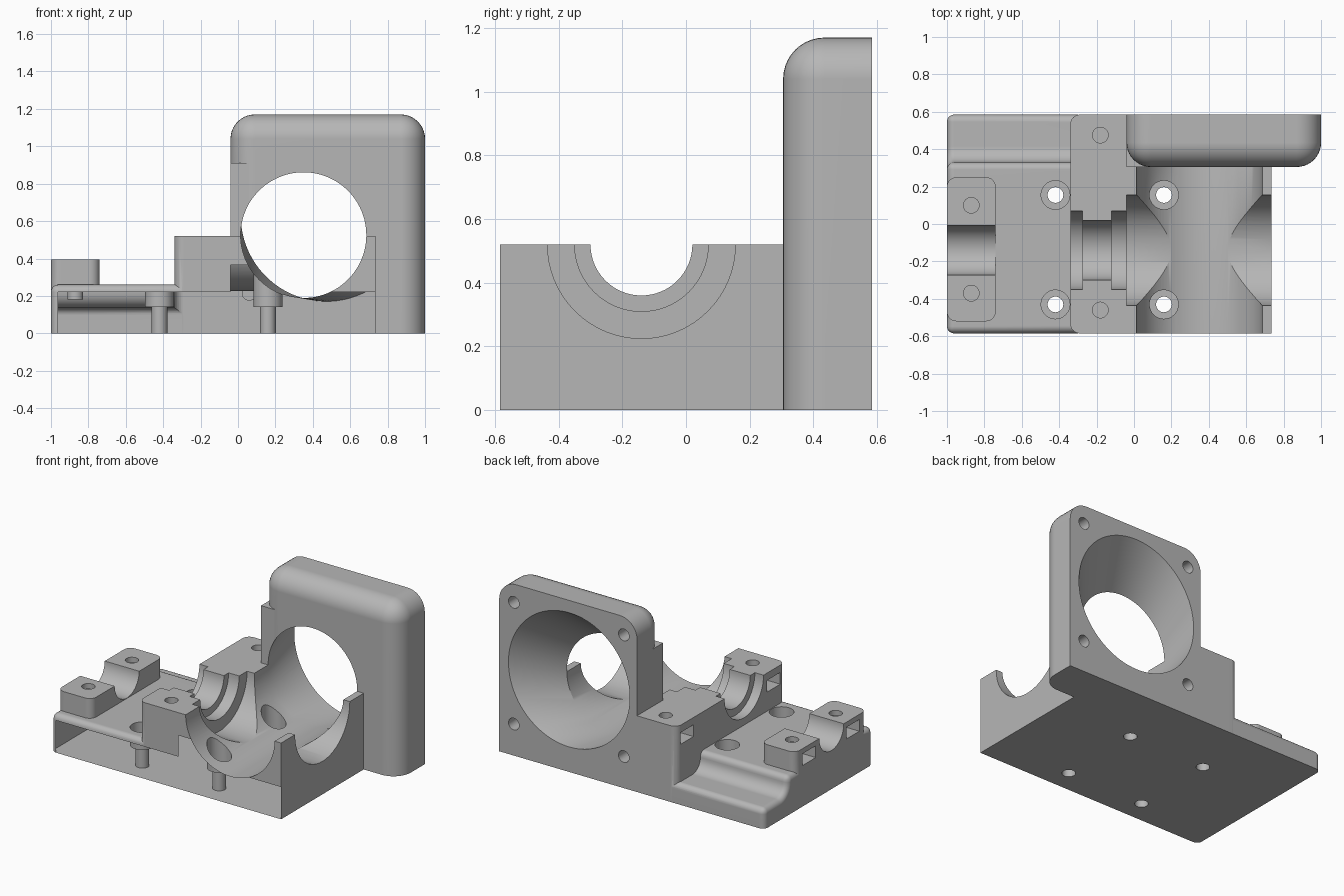
import bpy, bmesh
from math import sin, cos, pi, radians
from mathutils import Vector

cube = bpy.data.objects.get("Cube")
if cube:
    bpy.data.objects.remove(cube, do_unlink=True)

grey = bpy.data.materials.new("plain_grey")
grey.use_nodes = True
GREY = (0.47, 0.47, 0.47, 1)
grey.diffuse_color = GREY
grey.node_tree.nodes["Principled BSDF"].inputs["Base Color"].default_value = GREY

FRONT, BACK = -0.585, 0.585
AXIS_Y, AXIS_Z = -0.14, 0.52      # shaft groove centre line


def finish(name, bm):
    bmesh.ops.recalc_face_normals(bm, faces=bm.faces)
    me = bpy.data.meshes.new(name)
    bm.to_mesh(me)
    bm.free()
    me.materials.append(grey)
    ob = bpy.data.objects.new(name, me)
    bpy.context.collection.objects.link(ob)
    return ob


def bevel_where(bm, test, radius, segments):
    """Round the edges whose two end points pass the test."""
    edges = [e for e in bm.edges if test(e.verts[0].co, e.verts[1].co)]
    bmesh.ops.bevel(bm, geom=edges, offset=radius, segments=segments,
                    profile=0.5, affect='EDGES', clamp_overlap=True)


def box(name, x, y, z, test=None, radius=0.05, segments=6):
    bm = bmesh.new()
    bmesh.ops.create_cube(bm, size=1)
    for v in bm.verts:
        v.co = [r[0] if c < 0 else r[1] for c, r in zip(v.co, (x, y, z))]
    if test:
        bevel_where(bm, test, radius, segments)
    return finish(name, bm)


def loft(name, axis, rings, sides=64):
    """Skin circles (position, u, v, radius) placed along an axis."""
    bm = bmesh.new()
    loops = []
    for pos, u, v, r in rings:
        loop = []
        for i in range(sides):
            a = 2 * pi * i / sides
            co = [u + r * cos(a), v + r * sin(a)]
            co.insert("xyz".index(axis), pos)
            loop.append(bm.verts.new(co))
        loops.append(loop)
    for a, b in zip(loops, loops[1:]):
        for i in range(sides):
            j = (i + 1) % sides
            bm.faces.new((a[i], a[j], b[j], b[i]))
    bm.faces.new(loops[0])
    bm.faces.new(loops[-1])
    return finish(name, bm)


def combine(target, other, operation):
    mod = target.modifiers.new(operation.lower(), 'BOOLEAN')
    mod.operation, mod.object, mod.solver = operation, other, 'EXACT'
    with bpy.context.temp_override(object=target, active_object=target):
        bpy.ops.object.modifier_apply(modifier=mod.name)
    bpy.data.objects.remove(other, do_unlink=True)


def near(a, b):
    return abs(a - b) < 1e-4


# Low base plate: stepped profile with a cove at the back, swept along x
cove = [(0.415 - 0.085 * sin(a), 0.22 - 0.085 * cos(a))
        for a in [pi / 2 * i / 8 for i in range(9)]]
profile = [(FRONT, 0), (BACK, 0), (BACK, 0.135)] + cove + [(0.33, 0.26), (FRONT, 0.26)]
bm = bmesh.new()
cap = bm.faces.new([bm.verts.new((-1, y, z)) for y, z in profile])
swept = bmesh.ops.extrude_face_region(bm, geom=[cap], use_keep_orig=True)
for v in swept["geom"]:
    if isinstance(v, bmesh.types.BMVert):
        v.co.x = -0.3
bmesh.ops.recalc_face_normals(bm, faces=bm.faces)
CREST = ((BACK, 0.135), (0.33, 0.26), (FRONT, 0.26))


def base_edge(a, b):
    if near(a.x, -1) and near(b.x, -1):
        return a.z + b.z > 1e-4
    return not near(a.x, b.x) and any(near(a.y, y) and near(a.z, z) for y, z in CREST)


bevel_where(bm, base_edge, 0.04, 5)
body = finish("fan_mount_body", bm)


# Bearing block with rounded left corners
def left_upright(a, b):
    return near(a.x, b.x) and near(a.y, b.y) and a.x < -0.3


block = box("bearing_block", (-0.34, 0.735), (FRONT, BACK), (0, AXIS_Z), left_upright)


# Fan flange, rounded everywhere but the back rim and the bottom
def flange_edge(a, b):
    if a.z + b.z < 1e-4:
        return False
    return a.y + b.y < 1.1 and not (near(a.z, 0) and near(b.z, 0))


flange = box("fan_flange", (-0.04, 1.0), (0.305, BACK), (0, 1.17), flange_edge, 0.13, 10)
column = box("flange_column", (-0.04, 0.06), (0.305, BACK), (0, 0.91))


# Small shaft clamp on the left end
def upright(a, b):
    return near(a.x, b.x) and near(a.y, b.y)


clamp = box("shaft_clamp", (-1, -0.74), (-0.52, 0.25), (0.2, 0.395), upright)
for part in (block, flange, column, clamp):
    combine(body, part, 'UNION')

# Air duct: straight bore that widens and shifts towards the fan
cutters = [loft("air_duct", 'y', [(-0.7, 0.35, 0.525, 0.336),
                                  (0.305, 0.35, 0.525, 0.336),
                                  (0.625, 0.49, 0.643, 0.475)], 96)]

# Stepped shaft groove through the block, and the clamp groove
steps = [(-0.36, 0.21), (-0.275, 0.21), (-0.275, 0.16), (-0.12, 0.16),
         (-0.12, 0.21), (-0.04, 0.21), (-0.04, 0.295), (0.8, 0.295)]
cutters.append(loft("shaft_groove", 'x', [(x, AXIS_Y, AXIS_Z, r) for x, r in steps]))
cutters.append(loft("clamp_groove", 'x', [(x, AXIS_Y, 0.395, 0.132) for x in (-1.05, -0.7)]))

# Counterbored mounting holes
for x in (-0.42, 0.16):
    for y in (-0.43, 0.155):
        cutters.append(loft("mount_hole", 'z', [(-0.1, x, y, 0.042), (0.14, x, y, 0.042),
                                                (0.14, x, y, 0.077), (0.6, x, y, 0.077)], 32))

# Clamp screw holes with their nut slots
for x, left, ys, floor, slot in ((-0.87, -1, (-0.37, 0.1), 0.18, 0.28),
                                 (-0.18, -0.34, (-0.46, 0.475), 0.3, 0.39)):
    for y in ys:
        cutters.append(loft("screw_hole", 'z', [(floor, x, y, 0.042), (0.7, x, y, 0.042)], 32))
        cutters.append(box("nut_slot", (left - 0.05, x + 0.07), (y - 0.07, y + 0.07),
                           (slot, slot + 0.08)))

# Fan screw holes
for x in (0.06, 0.89):
    for z in (0.215, 1.045):
        cutters.append(loft("fan_hole", 'y', [(0.42, x, z, 0.04), (0.7, x, z, 0.04)], 32))

for cutter in cutters:
    combine(body, cutter, 'DIFFERENCE')

# Open front: remove the lower front wall and the small window by the duct
bm = bmesh.new()
bm.from_mesh(body.data)
bmesh.ops.remove_doubles(bm, verts=bm.verts, dist=1e-4)


def front_faces():
    return [f for f in bm.faces
            if f.normal.y < -0.99 and f.calc_center_median().y < FRONT + 0.005]


bmesh.ops.triangulate(bm, faces=front_faces())
for point, normal in (((0, 0, 0.22), (0, 0, 1)), ((0, 0, 0.365), (0, 0, 1)),
                      ((-0.04, 0, 0), (1, 0, 0))):
    faces = front_faces()
    geom = faces + list({e for f in faces for e in f.edges}) + list({v for f in faces for v in f.verts})
    bmesh.ops.bisect_plane(bm, geom=geom, plane_co=Vector(point), plane_no=Vector(normal))
gone = []
for f in front_faces():
    c = f.calc_center_median()
    if c.z < 0.22 or (-0.04 < c.x < 0.3 and c.z < 0.365):
        gone.append(f)
bmesh.ops.delete(bm, geom=gone, context='FACES')
bm.to_mesh(body.data)
bm.free()

# Smooth curved faces, crisp edges
for ob in bpy.context.selected_objects:
    ob.select_set(False)
body.select_set(True)
bpy.context.view_layer.objects.active = body
bpy.ops.object.shade_smooth_by_angle(angle=radians(30))
weighted = body.modifiers.new("flat_normals", 'WEIGHTED_NORMAL')
weighted.keep_sharp = True
